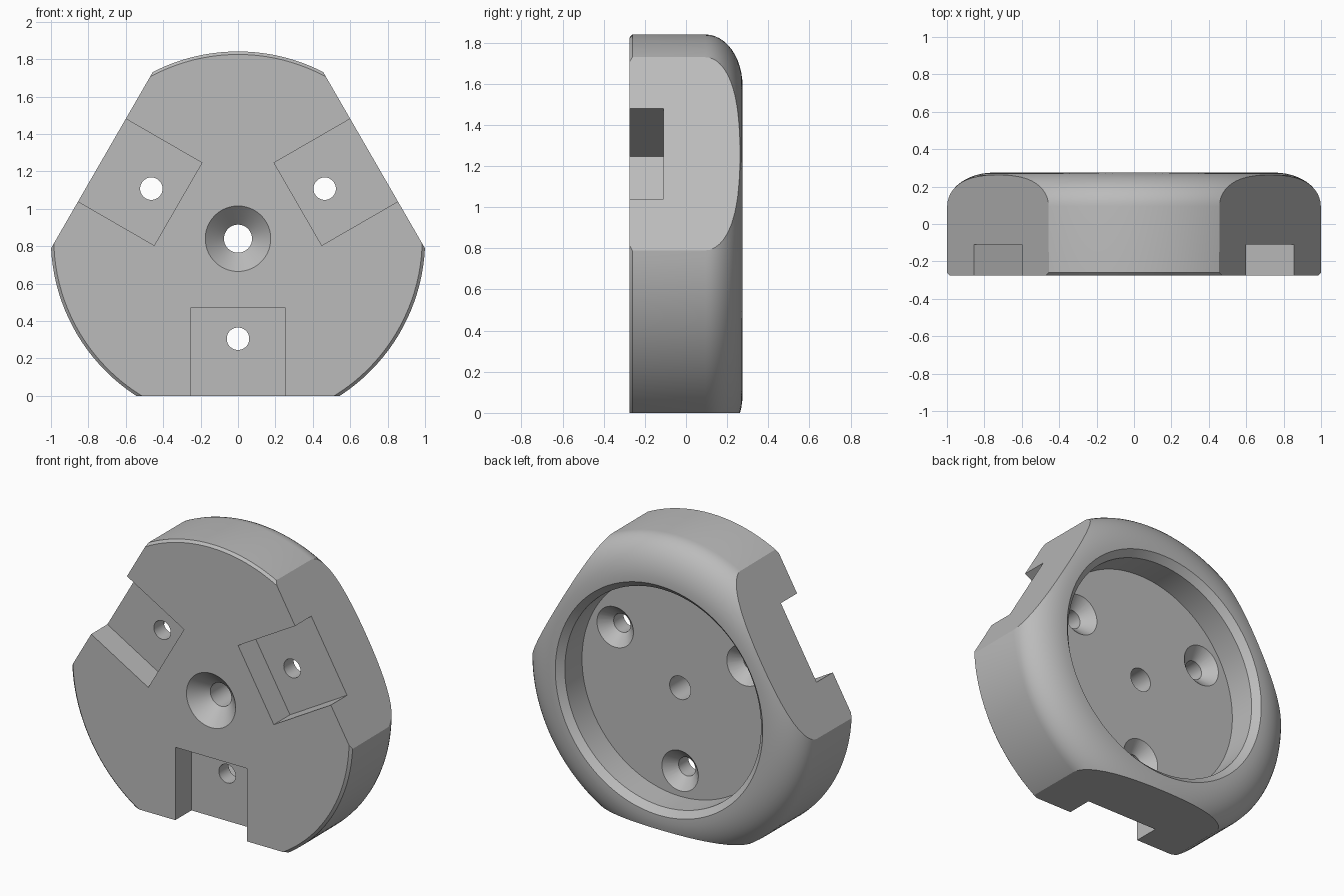
import bpy, bmesh, math
from mathutils import Matrix, Vector

cube = bpy.data.objects.get("Cube")
if cube:
    bpy.data.objects.remove(cube)

CENTRE = Vector((0, 0, 0.84))
BACK, FRONT, FLOOR = 0.275, -0.275, 0.06

grey = bpy.data.materials.new("plain grey")
grey.use_nodes = True
colour = (0.5, 0.5, 0.5, 1)
grey.diffuse_color = colour
grey.node_tree.nodes["Principled BSDF"].inputs["Base Color"].default_value = colour


def finish(name, bm):
    bmesh.ops.remove_doubles(bm, verts=bm.verts, dist=1e-5)
    bmesh.ops.recalc_face_normals(bm, faces=bm.faces)
    mesh = bpy.data.meshes.new(name)
    bm.to_mesh(mesh)
    bm.free()
    obj = bpy.data.objects.new(name, mesh)
    bpy.context.collection.objects.link(obj)
    mesh.materials.append(grey)
    return obj


def lathe(name, profile, steps):
    """Turn a closed (radius, y) profile around the y axis."""
    bm = bmesh.new()
    verts = [bm.verts.new((r, y, 0)) for r, y in profile]
    edges = [bm.edges.new((v, verts[i - 1])) for i, v in enumerate(verts)]
    bmesh.ops.spin(bm, geom=verts + edges, cent=(0, 0, 0), axis=(0, 1, 0),
                   angle=math.tau, steps=steps, use_merge=True)
    return finish(name, bm)


def box(name, low, high):
    bm = bmesh.new()
    low, high = Vector(low), Vector(high)
    bmesh.ops.create_cube(bm, size=1, matrix=Matrix.Translation((low + high) / 2)
                          @ Matrix.Diagonal((*(high - low), 1)))
    return finish(name, bm)


# Turned body: countersunk bore, chamfered front, rounded back, recessed cup
rounding = [(0.75 + 0.25 * math.cos(a), 0.095 + 0.18 * math.sin(a))
            for a in (math.radians(7.5 * i) for i in range(13))]
body = lathe("mounting_disc", [
    (0.075, FLOOR), (0.075, -0.175), (0.175, FRONT), (0.985, FRONT), (1.001, -0.26),
    *rounding, (0.74, BACK), (0.70, 0.235), (0.70, FLOOR)], 128)
body.location = CENTRE


def cut(cutter, turn):
    cutter.matrix_world = Matrix.Translation(CENTRE) @ Matrix.Rotation(turn, 4, 'Y')
    cutter.hide_render = True
    mod = body.modifiers.new("cut", 'BOOLEAN')
    mod.operation, mod.solver, mod.object = 'DIFFERENCE', 'EXACT', cutter
    bpy.context.view_layer.update()
    bpy.ops.object.modifier_apply(modifier=mod.name)
    bpy.data.objects.remove(cutter)


bpy.context.view_layer.objects.active = body
body.select_set(True)

# Three flats, each with a front pocket and a countersunk screw hole
for k in range(3):
    turn = k * math.tau / 3
    cut(box("flat_cutter", (-1, -1, -1.5), (1, 1, -0.84)), turn)
    cut(box("pocket_cutter", (-0.255, -0.5, -1.2), (0.255, -0.11, -0.37)), turn)
    hole = lathe("hole_cutter", [(0, -0.4), (0.06, -0.4), (0.06, -0.01),
                                 (0.13, FLOOR), (0.13, 0.1), (0, 0.1)], 48)
    hole.data.transform(Matrix.Translation((0, 0, -0.535)))
    cut(hole, turn)

bpy.ops.object.shade_smooth_by_angle(angle=math.radians(25))
